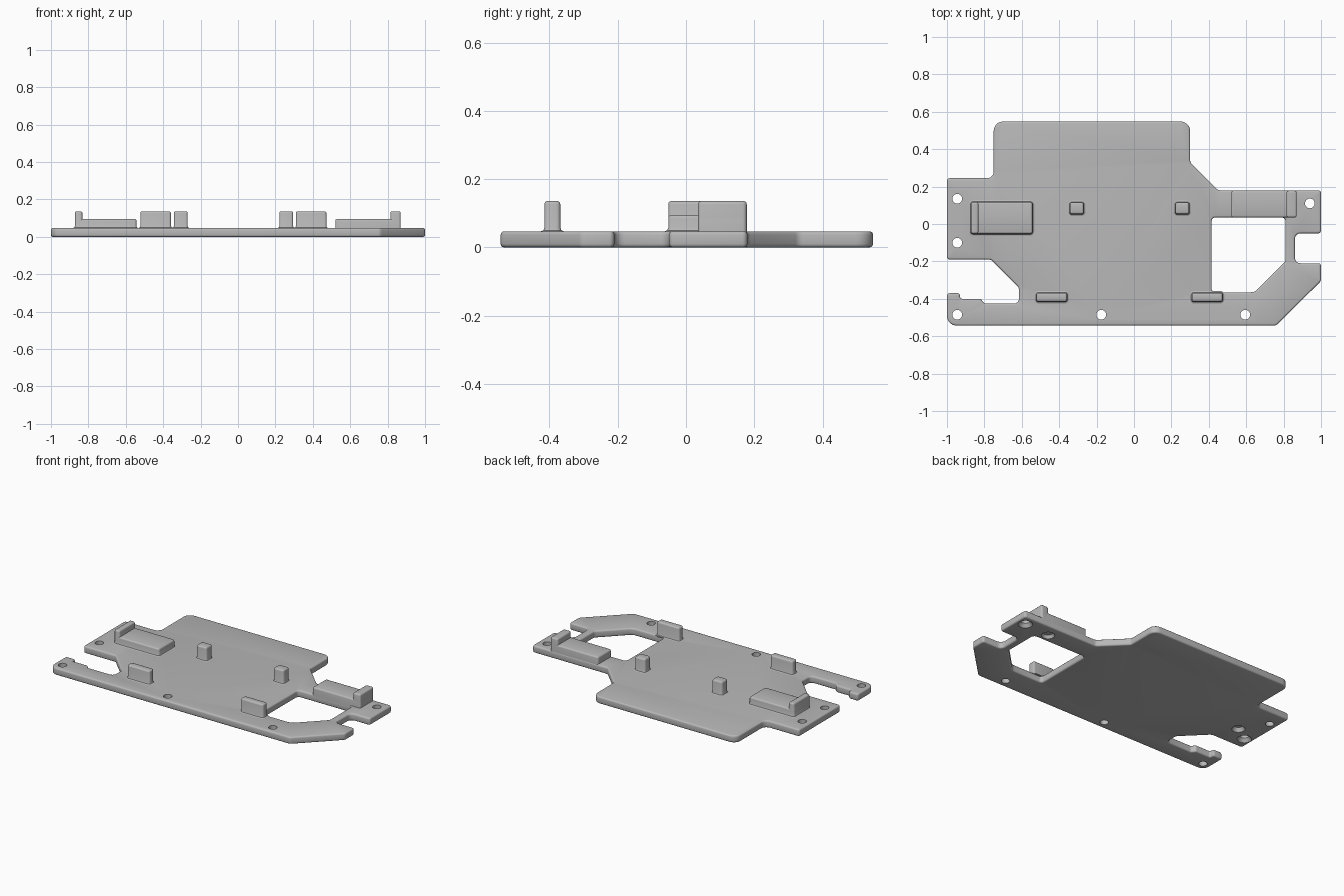
import bpy, bmesh, math
from mathutils import Vector

cube = bpy.data.objects.get("Cube")
if cube:
    bpy.data.objects.remove(cube, do_unlink=True)

GREY = (0.48, 0.48, 0.48, 1.0)
mat = bpy.data.materials.new("plain grey")
mat.use_nodes = True
mat.diffuse_color = GREY
mat.node_tree.nodes["Principled BSDF"].inputs["Base Color"].default_value = GREY

THICK = 0.047
EDGE = 0.01


def rounded(points, steps=5):
    """Rounded polygon from (x, y, radius), as (point, outward normal) pairs."""
    out = []
    for i, (x, y, r) in enumerate(points):
        p = Vector((x, y))
        d1 = (p - Vector(points[i - 1][:2])).normalized()
        d2 = (Vector(points[(i + 1) % len(points)][:2]) - p).normalized()
        n1, n2 = Vector((d1.y, -d1.x)), Vector((d2.y, -d2.x))
        sign = 1 if d1.cross(d2) > 0 else -1
        centre = p - (n1 + n2) / (1 + n1.dot(n2)) * r * sign
        turn = math.atan2(d1.cross(d2), d1.dot(d2))
        for k in range(steps + 1):
            a = turn * k / steps
            n = Vector((n1.x * math.cos(a) - n1.y * math.sin(a),
                        n1.x * math.sin(a) + n1.y * math.cos(a)))
            out.append((centre + n * r * sign, n))
    return out


def circle(x, y, r, n=24):
    """Hole loop whose normals point at the hole centre."""
    dirs = [Vector((math.cos(-math.tau * k / n), math.sin(-math.tau * k / n)))
            for k in range(n)]
    return [(Vector((x, y)) + d * r, -d) for d in dirs]


def wall(bm, loop, profile):
    """Stack inset copies of a loop; return the first and last ring edges."""
    rings = [[bm.verts.new((*(p - n * inset), z)) for p, n in loop]
             for z, inset in profile]
    count = len(loop)
    for low, high in zip(rings, rings[1:]):
        for i in range(count):
            j = (i + 1) % count
            bm.faces.new((low[i], low[j], high[j], high[i]))
    return [[bm.edges.get((r[i], r[(i + 1) % count])) for i in range(count)]
            for r in (rings[0], rings[-1])]


def cap(bm, edges):
    bmesh.ops.triangle_fill(bm, use_beauty=True, use_dissolve=False, edges=edges)


def finish(bm, name):
    bmesh.ops.recalc_face_normals(bm, faces=bm.faces[:])
    mesh = bpy.data.meshes.new(name)
    bm.to_mesh(mesh)
    bm.free()
    mesh.materials.append(mat)
    obj = bpy.data.objects.new(name, mesh)
    bpy.context.collection.objects.link(obj)
    bpy.ops.object.select_all(action='DESELECT')
    obj.select_set(True)
    bpy.context.view_layer.objects.active = obj
    bpy.ops.object.shade_smooth_by_angle(angle=math.radians(35))


def round_top(z, r, steps=3):
    """Profile of a rounded edge that ends at height z."""
    angles = [math.pi / 2 * k / steps for k in range(steps + 1)]
    return [(z - r + r * math.sin(a), r - r * math.cos(a)) for a in angles]


def block(name, x0, x1, y0, y1, top, flare=0.01, base=0.04):
    """Rounded block with a small fillet at its foot."""
    r = 0.012
    loop = rounded([(x0, y0, r), (x1, y0, r), (x1, y1, r), (x0, y1, r)])
    foot = [(base, -flare)]
    if flare:
        foot += [(THICK, -flare), (THICK + flare * 0.3, -flare * 0.3),
                 (THICK + flare, 0)]
    bm = bmesh.new()
    for ring in wall(bm, loop, foot + round_top(top, EDGE)):
        cap(bm, ring)
    finish(bm, name)


# Base plate outline, counter-clockwise
outline = [
    (-0.75, 0.548, 0.05), (-0.75, 0.245, 0.035), (-1, 0.245, 0.015),
    (-1, -0.19, 0.015), (-0.765, -0.19, 0.03), (-0.615, -0.34, 0.03),
    (-0.615, -0.425, 0.025), (-0.80, -0.425, 0.012), (-0.82, -0.40, 0.012),
    (-0.93, -0.40, 0.012), (-0.93, -0.37, 0.012), (-1, -0.37, 0.015),
    (-1, -0.543, 0.05), (0.76, -0.543, 0.03), (1, -0.305, 0.03),
    (1, -0.21, 0.015), (0.86, -0.21, 0.03), (0.86, -0.05, 0.03),
    (1, -0.05, 0.015), (1, 0.18, 0.015), (0.45, 0.18, 0.03),
    (0.30, 0.33, 0.03), (0.30, 0.548, 0.05)]
# Large cut-out, clockwise
window = [(0.415, 0.035, 0.02), (0.81, 0.035, 0.02), (0.81, -0.20, 0.03),
          (0.645, -0.365, 0.05), (0.415, -0.365, 0.02)]
plain_holes = [(-0.945, 0.135), (-0.945, -0.485), (-0.175, -0.485), (0.595, -0.485)]
sunk_holes = [(-0.945, -0.10), (0.94, 0.11)]
blind_holes = [(-0.84, -0.03), (0.75, 0.095)]

bm = bmesh.new()
rim = [(THICK - z, i) for z, i in reversed(round_top(THICK, EDGE))]
rim += round_top(THICK, EDGE)
ends = [wall(bm, rounded(outline), rim), wall(bm, rounded(window), rim)]
for x, y in plain_holes:
    ends.append(wall(bm, circle(x, y, 0.026), [(0, 0), (THICK, 0)]))
for x, y in sunk_holes:
    ends.append(wall(bm, circle(x, y, 0.026),
                     [(0, 0.018), (0.022, 0), (THICK, 0)]))
bottom = [e for first, last in ends for e in first]
top = [e for first, last in ends for e in last]
# Blind screw recesses in the underside
for x, y in blind_holes:
    mouth, roof = wall(bm, circle(x, y, 0.026), [(0, 0.014), (0.025, 0)])
    bottom += mouth
    cap(bm, roof)
cap(bm, bottom)
cap(bm, top)
finish(bm, "base_plate")

# Right pad with end stop
block("right_pad", -0.872, -0.543, -0.052, 0.117, 0.095)
block("right_pad_stop", -0.872, -0.832, -0.052, 0.117, 0.136)

# Left rail with end stop, flush with the plate edges
block("left_rail", 0.52, 0.87, 0.035, 0.178, 0.095, flare=0, base=0.02)
block("left_rail_stop", 0.815, 0.87, 0.035, 0.178, 0.136, flare=0, base=0.02)

# Locating pegs and front bars
for side, x in (("right", -0.306), ("left", 0.258)):
    block(side + "_peg", x - 0.037, x + 0.037, 0.053, 0.115, 0.136)
for side, x in (("right", -0.44), ("left", 0.391)):
    block(side + "_front_bar", x - 0.082, x + 0.082, -0.415, -0.368, 0.136)
